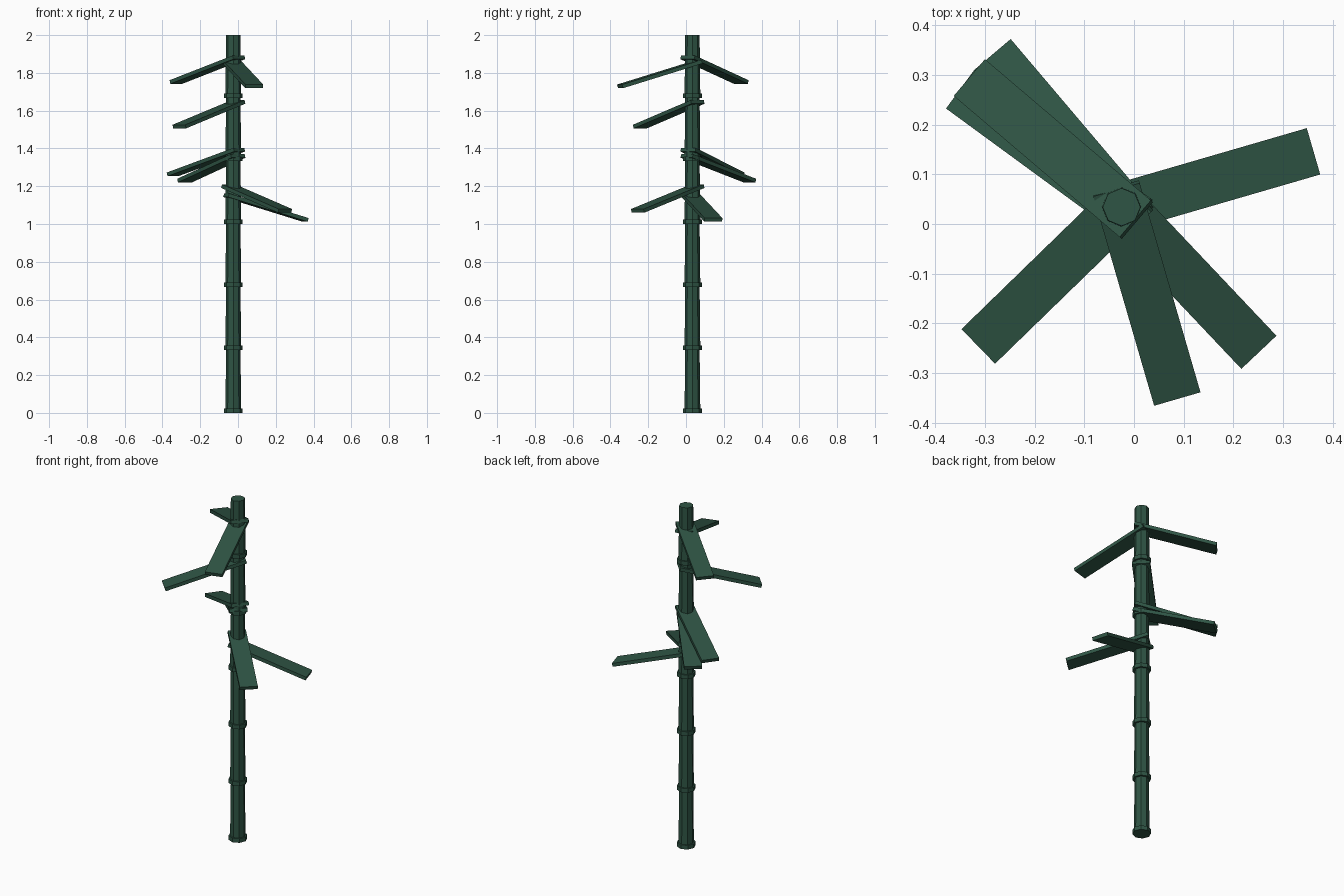
import bpy, math
from mathutils import Matrix

if "Cube" in bpy.data.objects:
    bpy.data.objects.remove(bpy.data.objects["Cube"])

CX, CY = -0.025, 0.034       # stem axis
SEG = 2.0 / 6

green = bpy.data.materials.new("dark_green")
green.diffuse_color = (0.028, 0.089, 0.058, 1)
green.use_nodes = True
green.node_tree.nodes["Principled BSDF"].inputs["Base Color"].default_value = green.diffuse_color


def finish(name):
    ob = bpy.context.object
    ob.name = name
    ob.data.materials.append(green)
    return ob


def tube(name, r1, r2, z, h):
    bpy.ops.mesh.primitive_cone_add(vertices=8, radius1=r1, radius2=r2, depth=h,
                                    location=(CX, CY, z + h / 2))
    return finish(name)


# Jointed stem: tapered segments, each with a collar at its foot
for i in range(6):
    tube(f"stem_segment_{i + 1}", 0.042, 0.038, i * SEG, SEG)
    tube(f"stem_collar_{i + 1}", 0.05, 0.05, i * SEG, 0.024)

# Drooping flat leaves: heading in degrees, height of the leaf's middle
LEAVES = [(139.6, 1.817), (-73.8, 1.794), (224.2, 1.581), (143.8, 1.328),
          (130.3, 1.295), (-46.6, 1.135), (16.2, 1.087)]
LENGTH, WIDTH, THICK, DROOP, REACH = 0.457, 0.097, 0.02, 0.29, 0.18
for i, (heading, z) in enumerate(LEAVES):
    bpy.ops.mesh.primitive_cube_add(size=1)
    leaf = finish(f"leaf_{i + 1}")
    leaf.matrix_world = (Matrix.Translation((CX, CY, z))
                         @ Matrix.Rotation(math.radians(heading), 4, 'Z')
                         @ Matrix.Translation((REACH, 0, 0))
                         @ Matrix.Rotation(DROOP, 4, 'Y')
                         @ Matrix.Diagonal((LENGTH, WIDTH, THICK, 1)))
